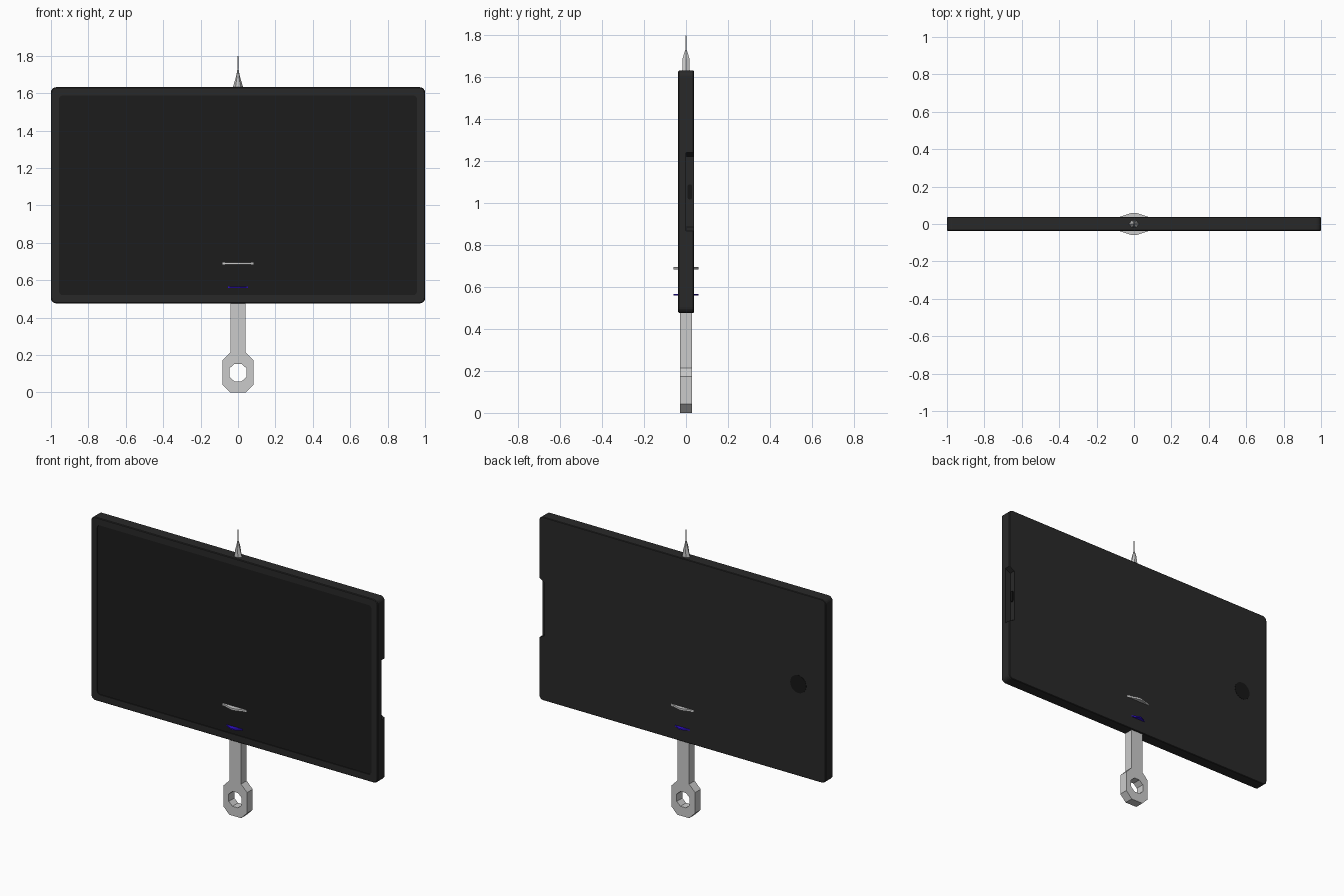
import bpy, bmesh, math
from mathutils import Vector

if "Cube" in bpy.data.objects:
    bpy.data.objects.remove(bpy.data.objects["Cube"])

def mat(name, col):
    m = bpy.data.materials.new(name)
    m.diffuse_color = (*col, 1)
    m.use_nodes = True
    m.node_tree.nodes["Principled BSDF"].inputs["Base Color"].default_value = m.diffuse_color
    return m

CASE = mat("case_black", (0.022, 0.022, 0.022))
SCREEN = mat("screen_black", (0.012, 0.012, 0.012))
DARK = mat("port_black", (0.008, 0.008, 0.008))
BLUE = mat("deep_blue", (0.03, 0.005, 0.6))

def loft(name, rings, material=None, close=False):
    """Skin equal-length point rings; cap the ends, or join last to first."""
    bm = bmesh.new()
    vr = [[bm.verts.new(p) for p in r] for r in rings]
    pairs = list(zip(vr, vr[1:])) + ([(vr[-1], vr[0])] if close else [])
    n = len(rings[0])
    for a, b in pairs:
        for i in range(n):
            j = (i + 1) % n
            bm.faces.new((a[i], a[j], b[j], b[i]))
    if not close:
        bm.faces.new(vr[0][::-1])
        bm.faces.new(vr[-1])
    bmesh.ops.recalc_face_normals(bm, faces=bm.faces)
    me = bpy.data.meshes.new(name)
    bm.to_mesh(me)
    bm.free()
    ob = bpy.data.objects.new(name, me)
    bpy.context.collection.objects.link(ob)
    if material:
        me.materials.append(material)
    return ob

def at_y(pts, y):
    return [(x, y, z) for x, z in pts]

def at_z(pts, z):
    return [(x, y, z) for x, y in pts]

def round_rect(cx, cz, hw, hh, r, seg=5):
    pts = []
    for k, (sx, sz) in enumerate(((1, 1), (-1, 1), (-1, -1), (1, -1))):
        for i in range(seg + 1):
            a = math.radians(90 * k + 90 * i / seg)
            pts.append((cx + sx * (hw - r) + r * math.cos(a),
                        cz + sz * (hh - r) + r * math.sin(a)))
    return pts

CZ, HW, HH = 1.054, 1.0, 0.578
F, B = -0.037, 0.037
outer = round_rect(0, CZ, HW, HH, 0.028)
inner = round_rect(0, CZ, 0.957, 0.534, 0.02)

# front half of the case with a raised bezel around the screen
bezel = round_rect(0, CZ, HW - 0.004, HH - 0.004, 0.025)
loft("front_case", [at_y(outer, 0), at_y(outer, F + 0.004), at_y(bezel, F),
                    at_y(inner, F), at_y(inner, F + 0.006)], CASE)
loft("screen", [at_y(inner, F + 0.008), at_y(inner, F + 0.005)], SCREEN)

# back half of the case, with a sloped-end notch in the right edge
notch = [(1, 0.866), (0.962, 0.886), (0.962, 1.222), (1, 1.242)]
back = outer + notch
back_rim = round_rect(0, CZ, HW - 0.003, HH - 0.003, 0.025) + \
    [(min(x, 0.997), z) for x, z in notch]
loft("back_case", [at_y(back, 0), at_y(back, B - 0.003), at_y(back_rim, B)], CASE)

# port inside the notch
port = round_rect(0.018, 1.054, 0.011, 0.036, 0.0105)
loft("side_port", [[(x, y, z) for y, z in port] for x in (0.955, 0.968)], DARK)

# round button on the back
disc = [(-0.81 + 0.056 * math.cos(i * math.pi / 12), 1.055 + 0.056 * math.sin(i * math.pi / 12))
        for i in range(24)]
loft("back_button", [at_y(disc, B - 0.005), at_y(disc, B + 0.0015)], DARK)

# handle shaft
shaft = [(-0.041, -0.028), (0.041, -0.028), (0.041, 0.028), (-0.041, 0.028)]
loft("handle_shaft", [at_z(shaft, 0.205), at_z(shaft, 0.55)])

# eight-sided eye at the bottom of the handle
def octagon(cz, hx, hz, cx, c):
    return [(hx, cz - c), (hx, cz + c), (cx, cz + hz), (-cx, cz + hz),
            (-hx, cz + c), (-hx, cz - c), (-cx, cz - hz), (cx, cz - hz)]

eye = octagon(0.1075, 0.083, 0.1075, 0.041, 0.065)
hole = octagon(0.106, 0.045, 0.047, 0.019, 0.023)
loft("handle_eye", [at_y(eye, -0.028), at_y(eye, 0.028),
                    at_y(hole, 0.028), at_y(hole, -0.028)], close=True)

# guard and blue plate, pointed plates that poke through both faces
def pointed_plate(name, w, y, z, t, material=None):
    p = [(w, -0.036), (w, 0.036), (0.01, y), (-0.01, y),
         (-w, 0.036), (-w, -0.036), (-0.01, -y), (0.01, -y)]
    loft(name, [at_z(p, z - t), at_z(p, z + t)], material)

pointed_plate("guard", 0.083, 0.06, 0.689, 0.006)
pointed_plate("blue_plate", 0.054, 0.06, 0.563, 0.004, BLUE)

# tapered tip and needle above the top edge
def hexa(hx, hy, z):
    return [(hx, 0, z), (hx / 2, hy, z), (-hx / 2, hy, z),
            (-hx, 0, z), (-hx / 2, -hy, z), (hx / 2, -hy, z)]

loft("tip", [hexa(0.034, 0.018, 1.59), hexa(0.027, 0.018, 1.632),
             hexa(0.01, 0.016, 1.69), hexa(0.003, 0.004, 1.73)])
loft("needle", [hexa(0.003, 0.003, 1.7), hexa(0.002, 0.002, 1.8)])
